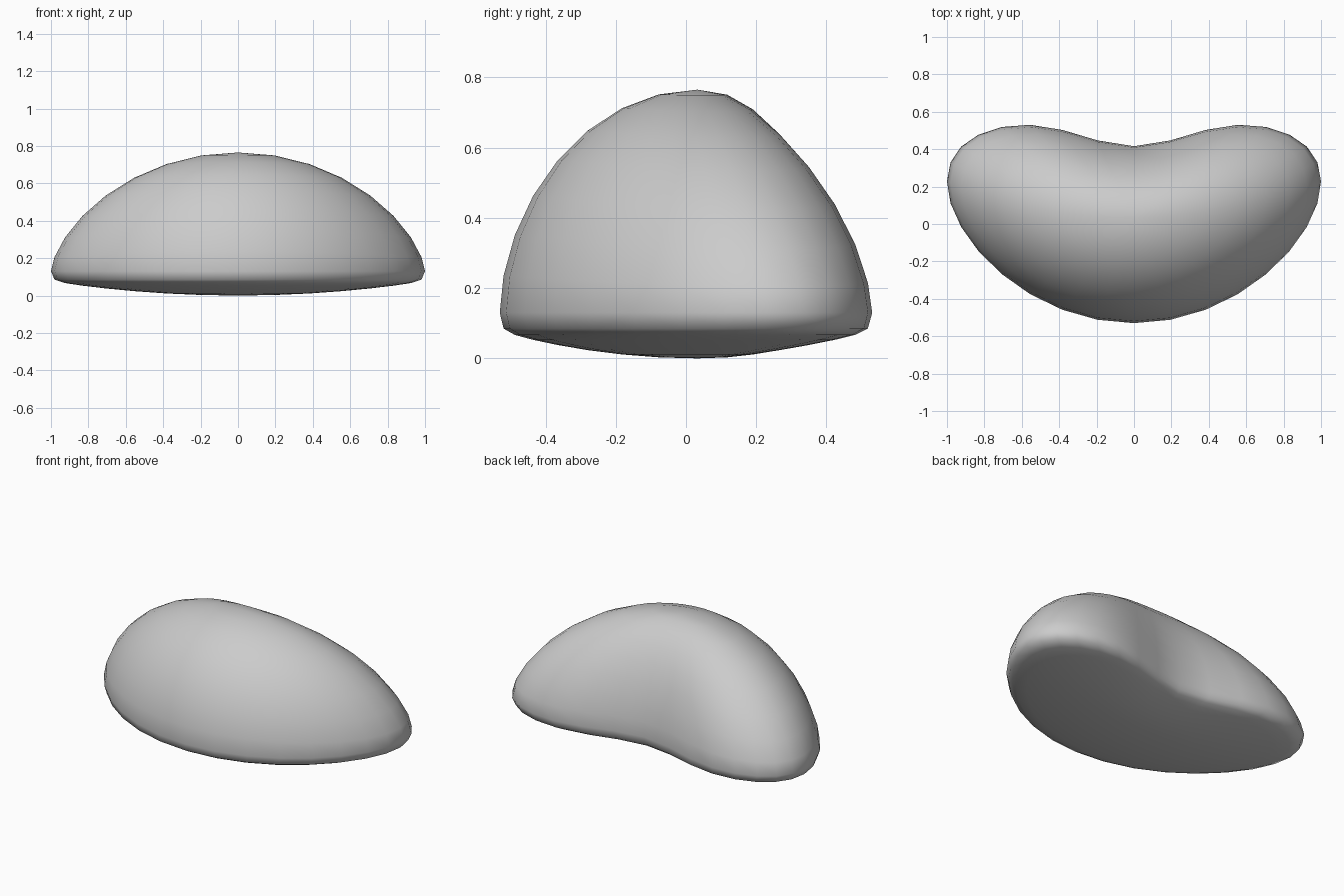
import bpy, bmesh, math

if "Cube" in bpy.data.objects:
    bpy.data.objects.remove(bpy.data.objects["Cube"])

# Bean-shaped pebble: a UV sphere reshaped with a bend, a rear dent and a flattened base
bm = bmesh.new()
bmesh.ops.create_uvsphere(bm, u_segments=32, v_segments=16, radius=1.0)

for v in bm.verts:
    x, y, z = v.co
    s = min(1.0, math.hypot(x, y))
    cos_a, sin_a = (x / s, y / s) if s > 1e-5 else (0.0, 0.0)
    back = max(y, 0.0)

    # Bend the ends backwards and press a groove into the back
    dent = 0.18 * math.exp(-x * x / 0.2) * back ** 1.2
    new_y = 0.036 + 0.195 * x * x + 0.563 * y - dent

    # Domed top, nearly flat underside with a rounded rim
    if z > 1e-4:
        power = 1.1 + 0.2 * cos_a ** 2 + 0.08 * max(sin_a, 0.0)
        new_z = 0.13 + 0.635 * z ** power
    else:
        new_z = 0.076 * s * s + 0.054 * max(0.0, 1.0 - abs(z)) ** 7
    v.co = (x, new_y, new_z)

# Centre front to back
ys = [v.co.y for v in bm.verts]
mid = (min(ys) + max(ys)) / 2
for v in bm.verts:
    v.co.y -= mid

for f in bm.faces:
    f.smooth = True

mesh = bpy.data.meshes.new("bean_body")
bm.to_mesh(mesh)
bm.free()
bean = bpy.data.objects.new("bean_body", mesh)
bpy.context.collection.objects.link(bean)
